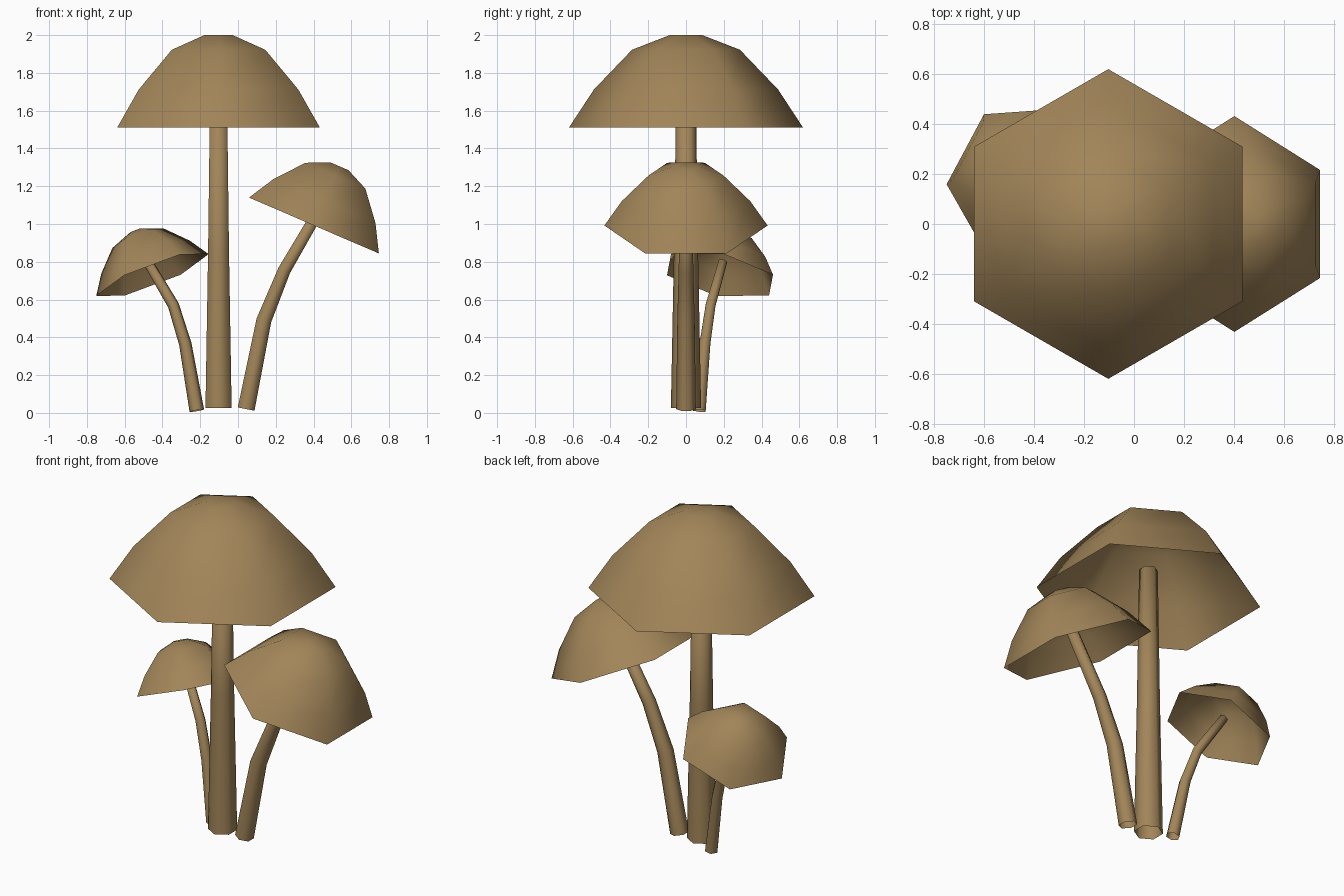
import bpy, math
from mathutils import Vector

if "Cube" in bpy.data.objects:
    bpy.data.objects.remove(bpy.data.objects["Cube"])

brown = bpy.data.materials.new("mushroom_brown")
brown.diffuse_color = (0.36, 0.235, 0.10, 1)
brown.use_nodes = True
brown.node_tree.nodes["Principled BSDF"].inputs["Base Color"].default_value = brown.diffuse_color
SIDES = 6


def ring(center, axis, ref, radius):
    """Hexagonal ring around an axis, first corner toward ref."""
    n = Vector(axis).normalized()
    u = Vector(ref)
    u = (u - n * u.dot(n)).normalized()
    v = n.cross(u)
    return [Vector(center) + radius * (u * math.cos(a) + v * math.sin(a))
            for a in (2 * math.pi * k / SIDES for k in range(SIDES))]


def loft(name, rings, close_top):
    """Join rings into a smooth shaded skin."""
    verts = [p for r in rings for p in r]
    faces = []
    for i in range(len(rings) - 1):
        for k in range(SIDES):
            a, b = i * SIDES + k, i * SIDES + (k + 1) % SIDES
            faces.append((a, b, b + SIDES, a + SIDES))
    if close_top:
        faces.append(tuple(range(len(verts) - SIDES, len(verts))))
    me = bpy.data.meshes.new(name)
    me.from_pydata(verts, [], faces)
    me.materials.append(brown)
    for p in me.polygons:
        p.use_smooth = True
    ob = bpy.data.objects.new(name, me)
    bpy.context.collection.objects.link(ob)


# Dome profile shared by all caps: (radius, height) per unit of rim radius
DOME = [(1, 0), (0.787, 0.325), (0.461, 0.665), (0.14, 0.79)]


def cap(name, center, axis, ref, radius):
    n = Vector(axis).normalized()
    loft(name, [ring(Vector(center) + n * h * radius, n, ref, r * radius)
                for r, h in DOME], True)


def stem(name, path, radii, ref):
    pts = [Vector(p) for p in path]
    rings = []
    for i, p in enumerate(pts):
        tangent = pts[min(i + 1, len(pts) - 1)] - pts[max(i - 1, 0)]
        rings.append(ring(p, tangent, ref, radii[i]))
    loft(name, rings, True)


Y = (0, 1, 0)
SMALL_REF = (-0.15, -0.28, 0)

# Tall upright mushroom
cap("tall_cap", (-0.103, 0, 1.51), (0, 0, 1), Y, 0.62)
stem("tall_stem", [(-0.103, 0, 0.025), (-0.103, 0, 0.85), (-0.103, 0, 1.68)],
     [0.08, 0.064, 0.052], Y)

# Medium mushroom leaning right
cap("medium_cap", (0.402, 0, 0.992), (0.395, 0, 0.918), Y, 0.432)
stem("medium_stem", [(0.043, 0, 0.02), (0.137, 0, 0.49),
                     (0.245, 0, 0.755), (0.446, 0, 1.10)],
     [0.052, 0.046, 0.039, 0.033], Y)

# Small mushroom leaning back left
cap("small_cap", (-0.453, 0.18, 0.73), (-0.354, 0.184, 0.917), SMALL_REF, 0.318)
stem("small_stem", [(-0.218, 0.07, 0.012), (-0.279, 0.10, 0.365),
                    (-0.342, 0.13, 0.57), (-0.478, 0.195, 0.80)],
     [0.039, 0.033, 0.03, 0.026], SMALL_REF)
